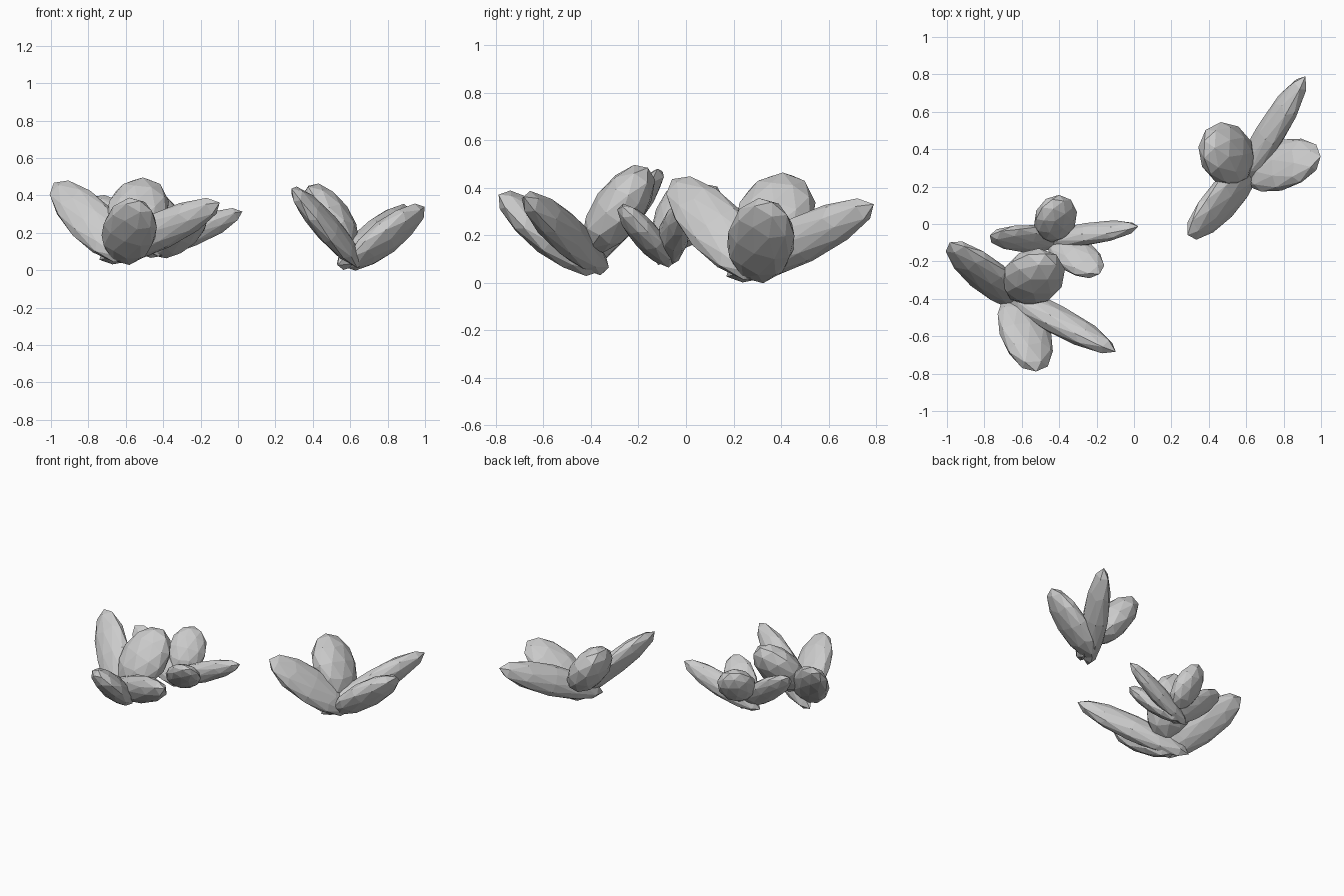
import bpy
from math import radians
from mathutils import Matrix, Vector

if "Cube" in bpy.data.objects:
    bpy.data.objects.remove(bpy.data.objects["Cube"])

# Leaves of one plant, relative to its root:
# name, centre, direction of growth, half length, half width, half thickness, roll in degrees
LEAVES = [
    ("long_leaf", (0.105, 0.2, 0.178), (0.34, 0.55, 0.27), 0.395, 0.075, 0.102, 25),
    ("broad_leaf", (0.167, 0.035, 0.177), (0.78, 0.17, 0.60), 0.27, 0.147, 0.078, -29),
    ("tall_leaf", (-0.145, -0.15, 0.23), (-0.56, -0.56, 0.61), 0.337, 0.066, 0.127, 43),
    ("upright_leaf", (-0.125, 0.095, 0.28), (-0.54, 0.32, 0.78), 0.22, 0.165, 0.108, 22),
]

# Plants: name, root position, turn in degrees, scale
PLANTS = [
    ("right_plant", (0.62, 0.28, 0.0), 0, 1.0),
    ("front_left_plant", (-0.626, -0.414, 0.03), -86.8, 1.005),
    ("small_plant", (-0.414, -0.089, 0.065), -50, 0.753),
]


def leaf_matrix(centre, direction, length, width, thick, roll):
    d = Vector(direction).normalized()
    w = Vector((0, 0, 1)).cross(d).normalized()
    n = d.cross(w)
    axes = Matrix((w, n, d)).transposed().to_4x4()
    return (Matrix.Translation(centre) @ axes @ Matrix.Rotation(radians(roll), 4, 'Z')
            @ Matrix.Diagonal((width, thick, length, 1)))


# Faceted leaves fanned out from each root
for plant, root, turn, size in PLANTS:
    place = (Matrix.Translation(root) @ Matrix.Rotation(radians(turn), 4, 'Z')
             @ Matrix.Scale(size, 4))
    for name, *shape in LEAVES:
        bpy.ops.mesh.primitive_ico_sphere_add(subdivisions=2, radius=1)
        leaf = bpy.context.object
        leaf.name = f"{plant}_{name}"
        leaf.data.transform(place @ leaf_matrix(*shape))
